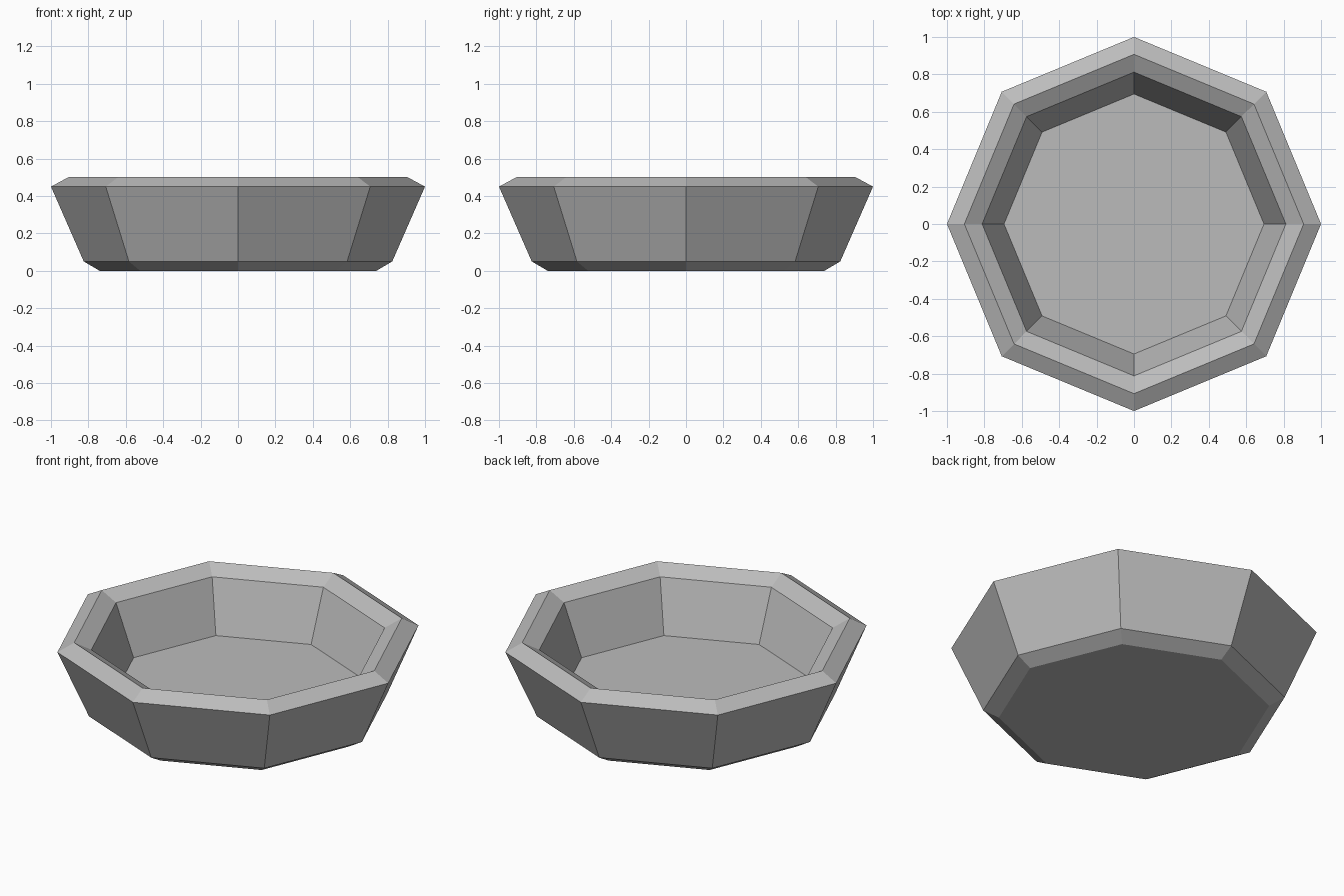
import bpy
import bmesh
from math import cos, sin, tau

cube = bpy.data.objects.get("Cube")
if cube:
    bpy.data.objects.remove(cube, do_unlink=True)

# One plain stone grey
grey = bpy.data.materials.new("stone_grey")
grey.use_nodes = True
colour = (0.5, 0.5, 0.5, 1)
grey.diffuse_color = colour
grey.node_tree.nodes["Principled BSDF"].inputs["Base Color"].default_value = colour

SIDES = 8

# Section of the bowl as (radius, height), from the underside to the inner floor
profile = [
    (0.74, 0.0), (0.825, 0.05),     # foot bevel
    (1.0, 0.45), (0.907, 0.5),      # outer wall, outer rim bevel
    (0.812, 0.45), (0.695, 0.15),   # inner rim bevel, inner wall
]

# Bowl: rings around the axis, joined by quads, closed by two octagons
bm = bmesh.new()
rings = [[bm.verts.new((r * cos(tau * i / SIDES), r * sin(tau * i / SIDES), z))
          for i in range(SIDES)] for r, z in profile]
for low, high in zip(rings, rings[1:]):
    for i in range(SIDES):
        j = (i + 1) % SIDES
        bm.faces.new((low[i], low[j], high[j], high[i]))
bm.faces.new(rings[0][::-1])
bm.faces.new(rings[-1])
bmesh.ops.recalc_face_normals(bm, faces=bm.faces)

mesh = bpy.data.meshes.new("bowl")
bm.to_mesh(mesh)
bm.free()
mesh.materials.append(grey)
bowl = bpy.data.objects.new("bowl", mesh)
bpy.context.collection.objects.link(bowl)
